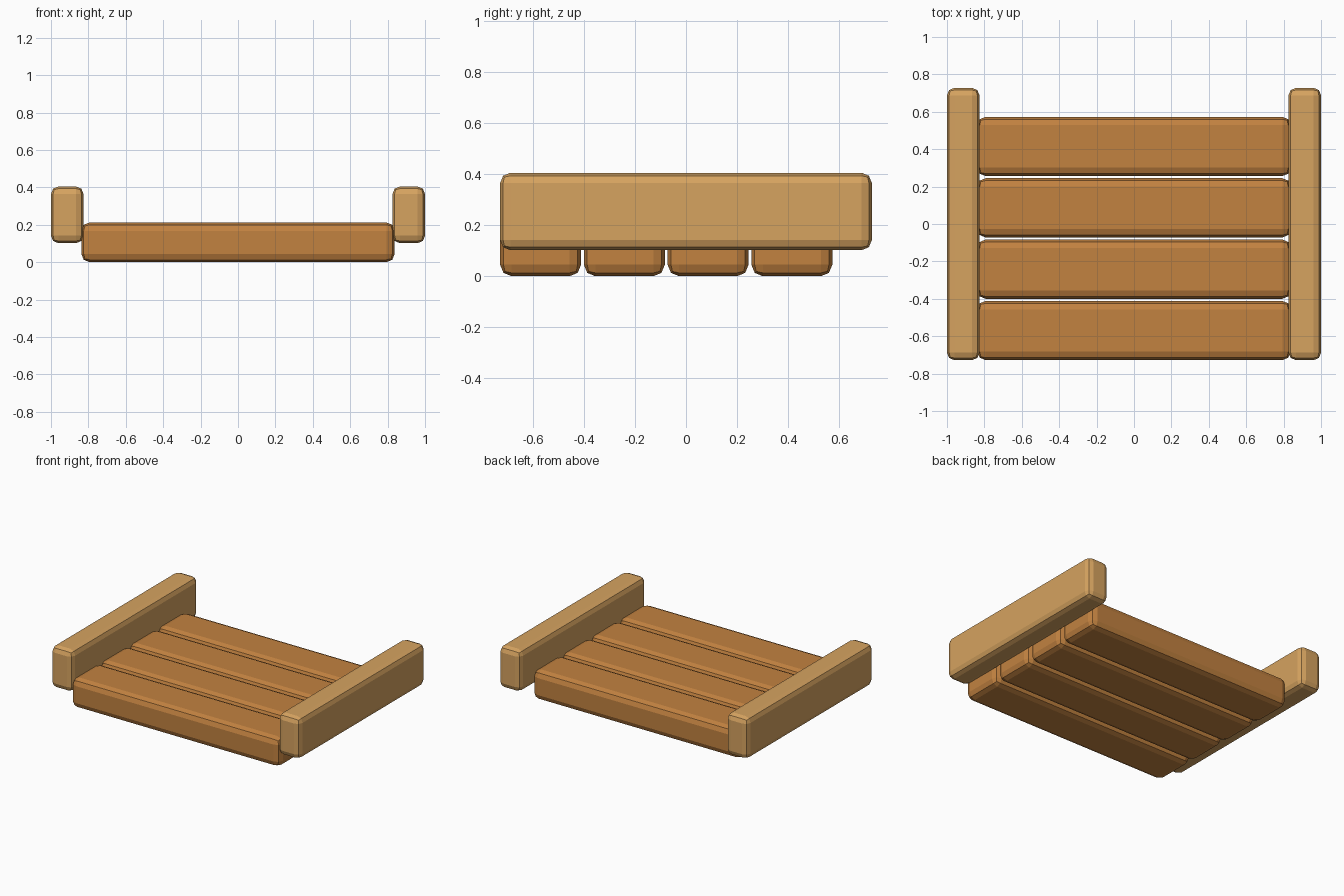
import bpy

if "Cube" in bpy.data.objects:
    bpy.data.objects.remove(bpy.data.objects["Cube"])


def material(name, rgb):
    m = bpy.data.materials.new(name)
    # sRGB 0-255 to linear
    lin = [(c / 255 / 12.92 if c < 11 else ((c / 255 + 0.055) / 1.055) ** 2.4) for c in rgb]
    m.diffuse_color = (*lin, 1)
    m.use_nodes = True
    m.node_tree.nodes["Principled BSDF"].inputs["Base Color"].default_value = m.diffuse_color
    return m


def beam(name, lo, hi, bevel, mat):
    """Flat-shaded timber with rounded edges spanning lo..hi."""
    bpy.ops.mesh.primitive_cube_add(size=1, location=[(a + b) / 2 for a, b in zip(lo, hi)])
    ob = bpy.context.object
    ob.name = name
    ob.scale = [b - a for a, b in zip(lo, hi)]
    bpy.ops.object.transform_apply(location=False, rotation=False, scale=True)
    mod = ob.modifiers.new("rounded_edges", 'BEVEL')
    mod.width = bevel
    mod.segments = 2
    ob.data.materials.append(mat)
    return ob


light_wood = material("light_wood", (214, 163, 96))
brown_wood = material("brown_wood", (194, 130, 64))

# Four cross planks, flush with the rails at the front
for i in range(4):
    y = -0.728 + i * 0.328
    beam(f"plank_{i + 1}", (-0.838, y, 0), (0.838, y + 0.317, 0.213), 0.045, brown_wood)

# Side rails
for name, s in (("left_rail", -1), ("right_rail", 1)):
    x0, x1 = sorted((s * 0.826, s * 1.0))
    beam(name, (x0, -0.728, 0.102), (x1, 0.728, 0.405), 0.04, light_wood)
